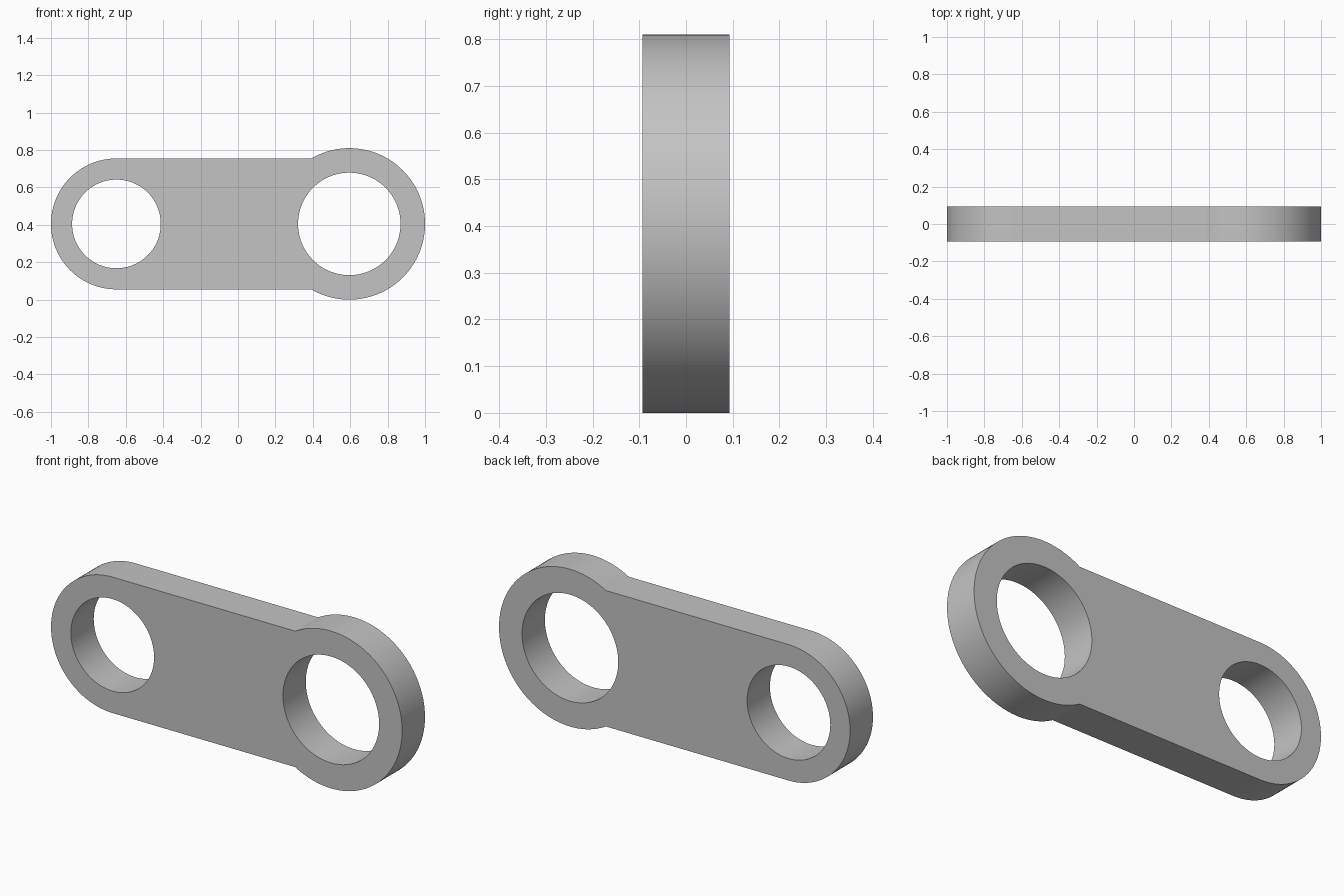
import bpy
import bmesh
from math import asin, cos, sin, pi, radians

if "Cube" in bpy.data.objects:
    bpy.data.objects.remove(bpy.data.objects["Cube"], do_unlink=True)

BIG_X, BIG_R, BIG_HOLE = 0.595, 0.405, 0.274
SMALL_X, SMALL_R, SMALL_HOLE = -0.65, 0.35, 0.237
MID_Z = BIG_R
HALF_DEPTH = 0.093
SEGMENTS = 96


def arc(cx, radius, start, end, steps):
    """Points along an arc in the front plane, both ends included."""
    angles = [start + (end - start) * i / steps for i in range(steps + 1)]
    return [(cx + radius * cos(a), -HALF_DEPTH, MID_Z + radius * sin(a)) for a in angles]


def add_loop(bm, points):
    verts = [bm.verts.new(p) for p in points]
    return [bm.edges.new((v, verts[i - 1])) for i, v in enumerate(verts)]


# Outline: large eye, straight bar edges, small eye
meet = pi - asin(SMALL_R / BIG_R)
outline = arc(BIG_X, BIG_R, -meet, meet, SEGMENTS)
outline += arc(SMALL_X, SMALL_R, pi / 2, 3 * pi / 2, SEGMENTS // 2)

bm = bmesh.new()
edges = add_loop(bm, outline)

# Bores through both eyes
for cx, radius in ((BIG_X, BIG_HOLE), (SMALL_X, SMALL_HOLE)):
    edges += add_loop(bm, arc(cx, radius, 0, 2 * pi, SEGMENTS)[:-1])

# Flat front face, extruded to the back
bmesh.ops.triangle_fill(bm, edges=edges, use_beauty=True, normal=(0, -1, 0))
result = bmesh.ops.extrude_face_region(bm, geom=bm.faces[:], use_keep_orig=True)
back = [v for v in result["geom"] if isinstance(v, bmesh.types.BMVert)]
bmesh.ops.translate(bm, verts=back, vec=(0, 2 * HALF_DEPTH, 0))
bmesh.ops.recalc_face_normals(bm, faces=bm.faces[:])

mesh = bpy.data.meshes.new("link_plate")
bm.to_mesh(mesh)
bm.free()
plate = bpy.data.objects.new("link_plate", mesh)
bpy.context.collection.objects.link(plate)

# Plain grey metal
grey = bpy.data.materials.new("light_grey")
grey.use_nodes = True
colour = (0.55, 0.55, 0.55, 1)
grey.diffuse_color = colour
grey.node_tree.nodes["Principled BSDF"].inputs["Base Color"].default_value = colour
mesh.materials.append(grey)

# Smooth rims with crisp edges
bpy.ops.object.select_all(action="DESELECT")
plate.select_set(True)
bpy.context.view_layer.objects.active = plate
bpy.ops.object.shade_smooth_by_angle(angle=radians(25))
